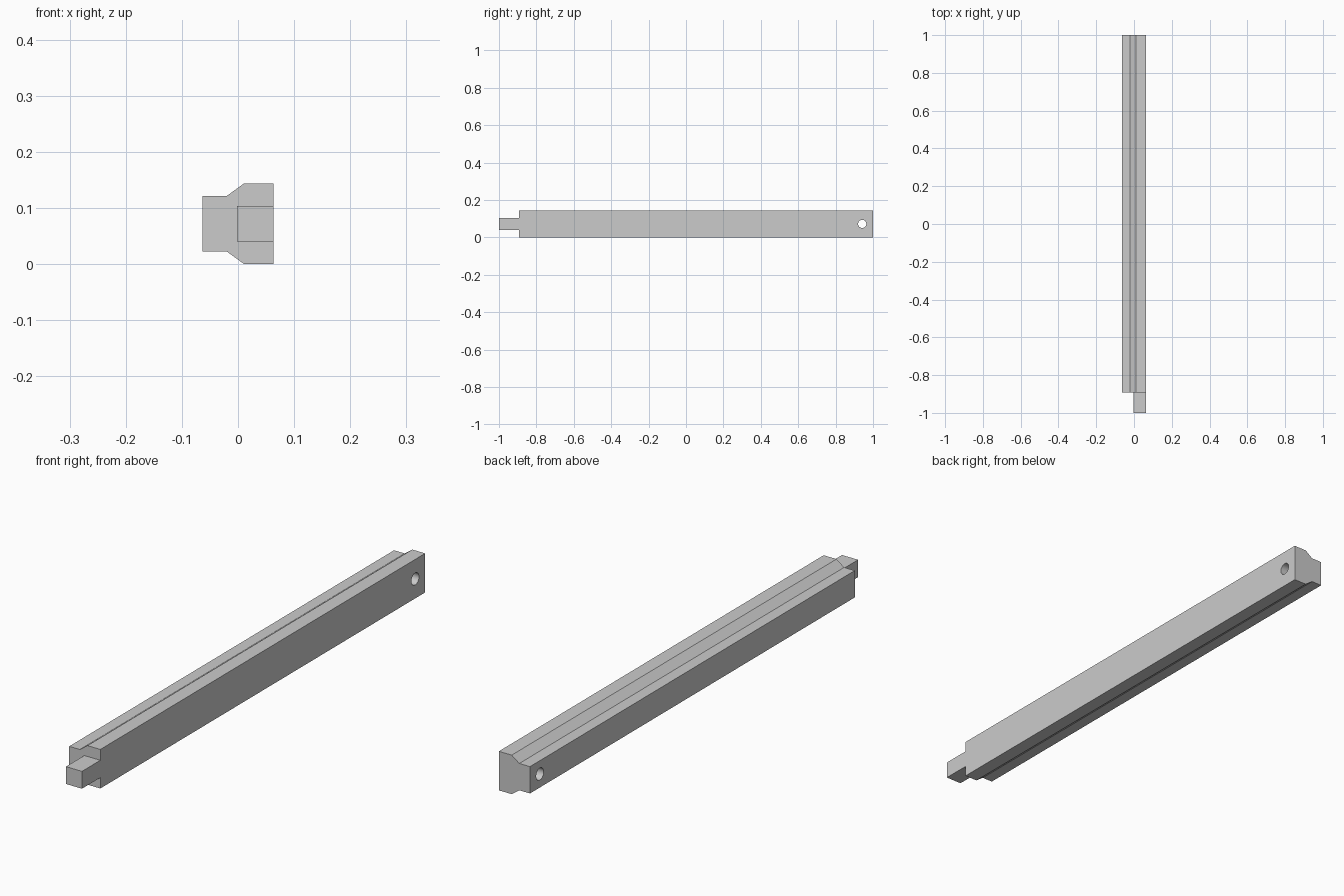
import bpy
import bmesh

cube = bpy.data.objects.get("Cube")
if cube:
    bpy.data.objects.remove(cube, do_unlink=True)

H = 0.144          # full height
X = 0.0635         # half width
SHOULDER = -0.893  # where the body ends and the tenon begins

grey = bpy.data.materials.new("light grey")
grey.use_nodes = True
colour = (0.6, 0.6, 0.6, 1)
grey.diffuse_color = colour
grey.node_tree.nodes["Principled BSDF"].inputs["Base Color"].default_value = colour


def extrude_profile(name, points, y0, y1):
    """Extrude an x-z outline along y."""
    bm = bmesh.new()
    face = bm.faces.new([bm.verts.new((x, y0, z)) for x, z in points])
    new = bmesh.ops.extrude_face_region(bm, geom=[face])["geom"]
    verts = [v for v in new if isinstance(v, bmesh.types.BMVert)]
    bmesh.ops.translate(bm, verts=verts, vec=(0, y1 - y0, 0))
    bmesh.ops.recalc_face_normals(bm, faces=bm.faces)
    mesh = bpy.data.meshes.new(name)
    bm.to_mesh(mesh)
    bm.free()
    obj = bpy.data.objects.new(name, mesh)
    bpy.context.collection.objects.link(obj)
    mesh.materials.append(grey)
    return obj


def modify(obj, operation, other):
    mod = obj.modifiers.new(operation.title(), 'BOOLEAN')
    mod.operation = operation
    mod.solver = 'EXACT'
    mod.object = other
    other.hide_render = True
    bpy.context.view_layer.objects.active = obj
    bpy.ops.object.modifier_apply(modifier=mod.name)
    bpy.data.objects.remove(other, do_unlink=True)


# Stepped bar: lower half of the outline, mirrored to the upper half
lower = [(-X, 0.0225), (-0.02, 0.0225), (0.011, 0), (X, 0)]
upper = [(x, H - z) for x, z in reversed(lower)]
bar = extrude_profile("bar", lower + upper, SHOULDER, 1)

# Pin hole through the back end
bpy.ops.mesh.primitive_cylinder_add(vertices=32, radius=0.022, depth=0.4,
                                    location=(0, 0.942, H / 2),
                                    rotation=(0, 1.570796, 0))
cutter = bpy.context.object
cutter.name = "hole_cutter"
cutter.data.materials.append(grey)
modify(bar, 'DIFFERENCE', cutter)

# Square tenon at the front end, flush with the left face
half = 0.032
tenon = extrude_profile("tenon", [(-0.002, H / 2 - half), (X, H / 2 - half),
                                  (X, H / 2 + half), (-0.002, H / 2 + half)],
                        -1, SHOULDER + 0.05)
modify(bar, 'UNION', tenon)

# Smooth hole wall, flat faces elsewhere
bpy.ops.object.select_all(action='DESELECT')
bar.select_set(True)
bpy.context.view_layer.objects.active = bar
bpy.ops.object.shade_smooth_by_angle(angle=0.5)
